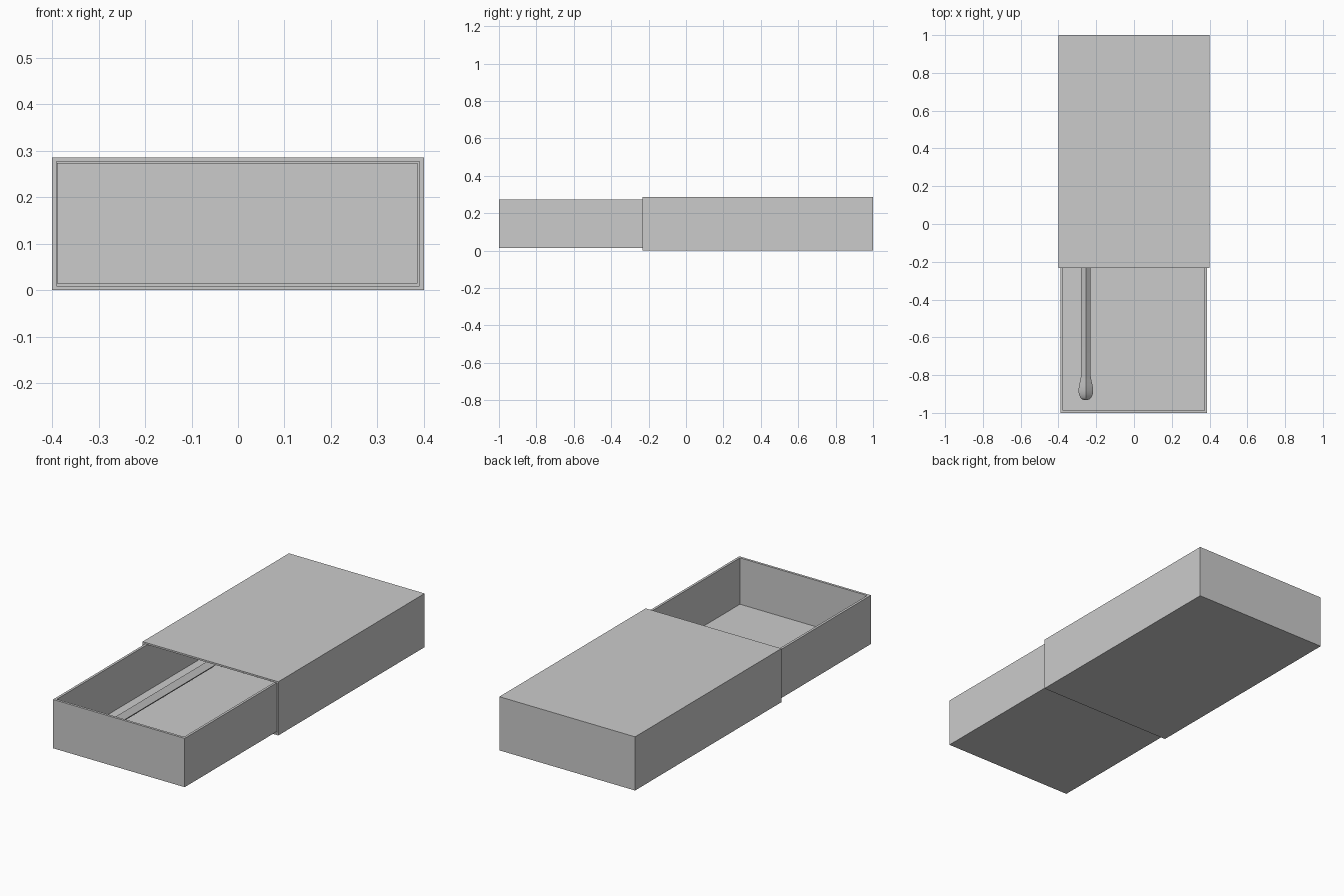
import bpy, bmesh, math

if "Cube" in bpy.data.objects:
    bpy.data.objects.remove(bpy.data.objects["Cube"])


def add_object(name, bm):
    bmesh.ops.recalc_face_normals(bm, faces=bm.faces)
    mesh = bpy.data.meshes.new(name)
    bm.to_mesh(mesh)
    bm.free()
    obj = bpy.data.objects.new(name, mesh)
    bpy.context.collection.objects.link(obj)
    return obj


def open_box(name, lo, hi, open_axis, open_sign, wall):
    """Thin-walled box with one side missing; walls grow inward."""
    bm = bmesh.new()
    bmesh.ops.create_cube(bm, size=1)
    for v in bm.verts:
        v.co = [lo[i] + (v.co[i] + 0.5) * (hi[i] - lo[i]) for i in range(3)]
    bm.normal_update()
    lid = [f for f in bm.faces if f.normal[open_axis] * open_sign > 0.9]
    bmesh.ops.delete(bm, geom=lid, context='FACES')
    for f in bm.faces:
        mid = [(lo[i] + hi[i]) / 2 for i in range(3)]
        out = f.calc_center_median()
        if sum((out[i] - mid[i]) * f.normal[i] for i in range(3)) < 0:
            f.normal_flip()
    obj = add_object(name, bm)
    mod = obj.modifiers.new("walls", 'SOLIDIFY')
    mod.thickness = wall
    mod.offset = -1
    mod.use_even_offset = True
    return obj


# Outer sleeve, open towards the front
open_box("sleeve", (-0.40, -0.232, 0), (0.40, 1.0, 0.286), 1, -1, 0.009)

# Sliding tray, open at the top
open_box("tray", (-0.39, -1.0, 0.014), (0.386, 0.22, 0.274), 2, 1, 0.013)

# Matchstick: diamond section swept along y, swelling into a rounded head
profile = [(-0.932, 0.008), (-0.928, 0.019), (-0.917, 0.030), (-0.900, 0.037),
           (-0.880, 0.039), (-0.855, 0.036), (-0.830, 0.030), (-0.800, 0.025),
           (0.15, 0.025)]
cx, cz = -0.255, 0.066
bm = bmesh.new()
rings = [[bm.verts.new((cx + r * math.cos(k * math.pi / 2), y,
                        cz + r * math.sin(k * math.pi / 2))) for k in range(4)]
         for y, r in profile]
for a, b in zip(rings, rings[1:]):
    for k in range(4):
        bm.faces.new((a[k], a[(k + 1) % 4], b[(k + 1) % 4], b[k]))
bm.faces.new(rings[0])
bm.faces.new(rings[-1])
match = add_object("matchstick", bm)
bpy.context.view_layer.objects.active = match
match.select_set(True)
bpy.ops.object.shade_smooth_by_angle(angle=math.radians(40))
